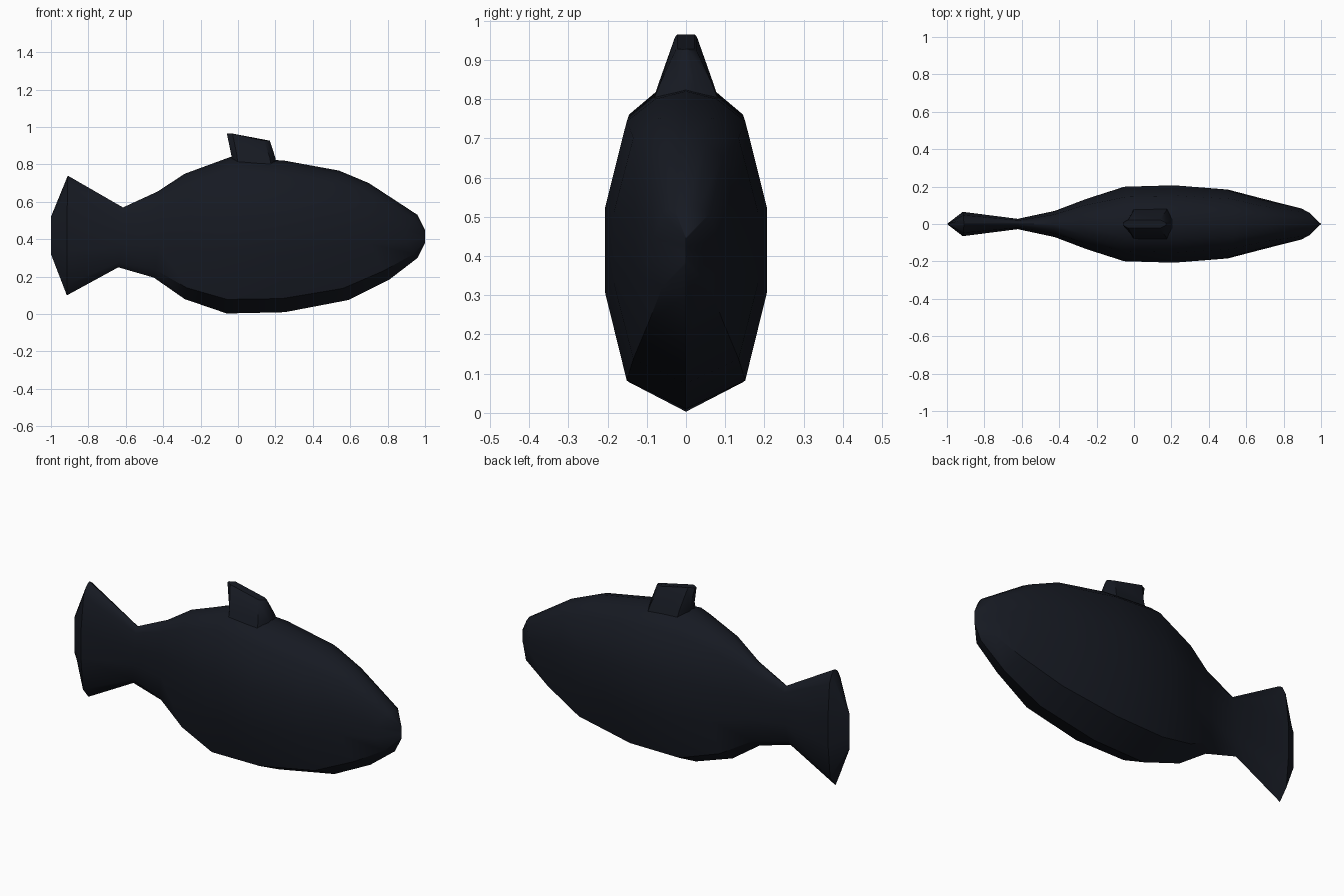
import bpy, bmesh

if "Cube" in bpy.data.objects:
    bpy.data.objects.remove(bpy.data.objects["Cube"])

mat = bpy.data.materials.new("dark_navy")
mat.diffuse_color = (0.008, 0.010, 0.016, 1)
mat.use_nodes = True
mat.node_tree.nodes["Principled BSDF"].inputs["Base Color"].default_value = mat.diffuse_color

# Cross-section: (height fraction, width fraction), belly to back
PROFILE = [(0, 0), (0.09, 0.73), (0.37, 1), (0.63, 1), (0.905, 0.73), (0.975, 0.38), (1, 0)]


def loft(name, rings):
    """Join rings of points with quads and cap both ends."""
    bm = bmesh.new()
    loops = [[bm.verts.new(p) for p in ring] for ring in rings]
    n = len(loops[0])
    for a, b in zip(loops, loops[1:]):
        for i in range(n):
            j = (i + 1) % n
            bm.faces.new((a[i], a[j], b[j], b[i]))
    bm.faces.new(loops[0])
    bm.faces.new(loops[-1])
    bmesh.ops.remove_doubles(bm, verts=bm.verts, dist=0.0005)
    bmesh.ops.dissolve_degenerate(bm, edges=bm.edges, dist=0.0005)
    bmesh.ops.recalc_face_normals(bm, faces=bm.faces)
    me = bpy.data.meshes.new(name)
    bm.to_mesh(me)
    bm.free()
    ob = bpy.data.objects.new(name, me)
    bpy.context.collection.objects.link(ob)
    me.materials.append(mat)
    bpy.context.view_layer.objects.active = ob
    ob.select_set(True)
    bpy.ops.object.shade_smooth_by_angle(angle=0.7)
    ob.select_set(False)
    return ob


def section(xb, xm, xt, zb, zt, w):
    """Mirrored section; x at belly, middle and back lets it bow."""
    half = []
    for t, k in PROFILE:
        x = xb + (xt - xb) * t + (xm - (xb + xt) / 2) * 4 * t * (1 - t)
        half.append((x, k * w, zb + (zt - zb) * t))
    return half + [(x, -y, z) for x, y, z in half[-2:0:-1]]


# Body with tail and nose
loft("fish_body", [section(*s) for s in [
    (-1.00, -1.00, -1.00, 0.32, 0.52, 0.0),
    (-0.915, -0.915, -0.91, 0.10, 0.74, 0.065),
    (-0.64, -0.62, -0.615, 0.25, 0.57, 0.027),
    (-0.45, -0.42, -0.43, 0.195, 0.655, 0.07),
    (-0.285, -0.25, -0.285, 0.08, 0.75, 0.135),
    (-0.06, -0.05, -0.04, 0.003, 0.84, 0.199),
    (0.25, 0.21, 0.25, 0.01, 0.82, 0.207),
    (0.59, 0.49, 0.54, 0.075, 0.767, 0.184),
    (0.81, 0.69, 0.70, 0.185, 0.70, 0.13),
    (0.96, 0.89, 0.96, 0.30, 0.53, 0.083),
    (1.00, 1.00, 1.00, 0.38, 0.45, 0.0),
]])


# Dorsal fin: tapered stub, layers from base to top
def layer(x0, x1, z0, z1, w):
    e = 0.03
    half = [(x0, w * 0.3, z0), (x0 + e, w, z0), (x1 - e, w, z1), (x1, w * 0.3, z1)]
    return half + [(x, -y, z) for x, y, z in reversed(half)]


loft("dorsal_fin", [layer(*s) for s in [
    (-0.03, 0.21, 0.78, 0.78, 0.09),
    (-0.035, 0.20, 0.845, 0.835, 0.068),
    (-0.058, 0.172, 0.958, 0.922, 0.028),
    (-0.06, 0.17, 0.965, 0.927, 0.022),
]])
